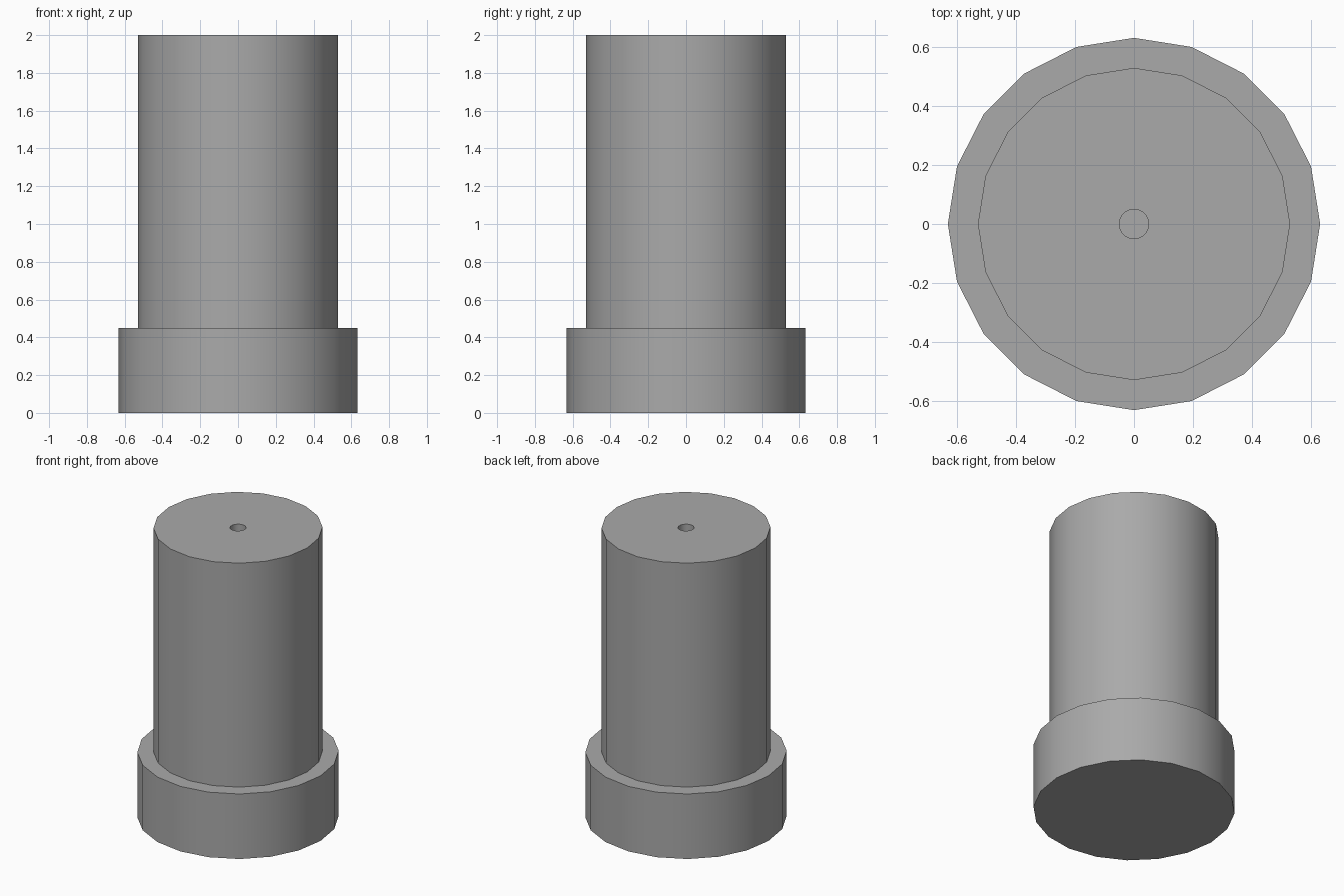
import bpy
import bmesh
from math import cos, sin, tau, radians

cube = bpy.data.objects.get("Cube")
if cube:
    bpy.data.objects.remove(cube, do_unlink=True)

grey = bpy.data.materials.new("plain_grey")
grey.use_nodes = True
colour = (0.4, 0.4, 0.4, 1)
grey.diffuse_color = colour
grey.node_tree.nodes["Principled BSDF"].inputs["Base Color"].default_value = colour


def ring(bm, radius, sides, z):
    """Closed loop of edges around the z axis."""
    verts = [bm.verts.new((radius * cos(tau * i / sides), radius * sin(tau * i / sides), z))
             for i in range(sides)]
    return [bm.edges.new((verts[i - 1], verts[i])) for i in range(sides)]


def round_part(name, radius, bottom, top, bore=0):
    """Upright cylinder, with an optional round bore along its axis."""
    bm = bmesh.new()
    loops = [(radius, 20)] + ([(bore, 32)] if bore else [])
    caps = {bottom: [], top: []}
    for r, sides in loops:
        low, high = ring(bm, r, sides, bottom), ring(bm, r, sides, top)
        bmesh.ops.bridge_loops(bm, edges=low + high)
        caps[bottom] += low
        caps[top] += high
    for z, edges in caps.items():
        bmesh.ops.triangle_fill(bm, edges=edges, use_beauty=True, normal=(0, 0, 1))
    bmesh.ops.recalc_face_normals(bm, faces=bm.faces)
    mesh = bpy.data.meshes.new(name)
    bm.to_mesh(mesh)
    bm.free()
    mesh.materials.append(grey)
    obj = bpy.data.objects.new(name, mesh)
    bpy.context.collection.objects.link(obj)
    bpy.ops.object.select_all(action="DESELECT")
    obj.select_set(True)
    bpy.context.view_layer.objects.active = obj
    bpy.ops.object.shade_smooth_by_angle(angle=radians(30))
    return obj


# Wide base, whose top closes the bore
round_part("base_flange", 0.632, 0, 0.45)

# Bored shaft, seated a little way into the base
round_part("shaft", 0.53, 0.4, 2, bore=0.05)
